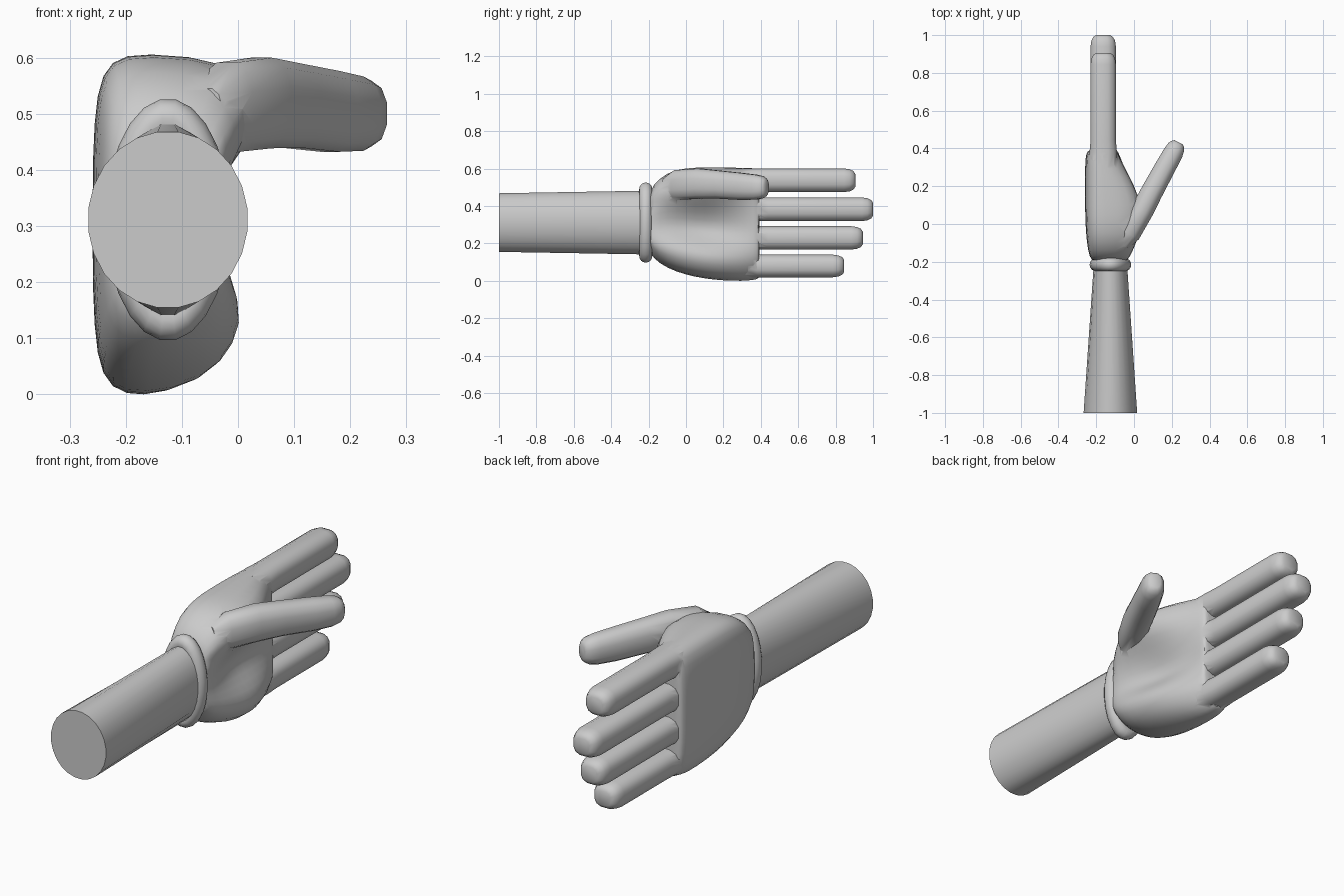
import bpy, bmesh
from math import sin, cos, pi, copysign, radians
from mathutils import Vector

if "Cube" in bpy.data.objects:
    bpy.data.objects.remove(bpy.data.objects["Cube"])


def finish(ob, angle=40):
    bpy.ops.object.select_all(action='DESELECT')
    ob.select_set(True)
    bpy.context.view_layer.objects.active = ob
    bpy.ops.object.shade_smooth_by_angle(angle=radians(angle))


def loft(name, rings, cap=True):
    bm = bmesh.new()
    vs = [[bm.verts.new(p) for p in r] for r in rings]
    n = len(vs[0])
    for a, b in zip(vs, vs[1:]):
        for i in range(n):
            j = (i + 1) % n
            bm.faces.new((a[i], a[j], b[j], b[i]))
    if cap:
        bm.faces.new(vs[0][::-1])
        bm.faces.new(vs[-1])
    bmesh.ops.recalc_face_normals(bm, faces=bm.faces)
    me = bpy.data.meshes.new(name)
    bm.to_mesh(me)
    bm.free()
    ob = bpy.data.objects.new(name, me)
    bpy.context.collection.objects.link(ob)
    return ob


def ring(c, u, ru, rz, n=12, e=2.0):
    # superellipse around c, spanned by direction u and z
    pts = []
    for i in range(n):
        t = 2 * pi * (i + 0.5) / n
        a = copysign(abs(cos(t)) ** (2 / e), cos(t))
        b = copysign(abs(sin(t)) ** (2 / e), sin(t))
        pts.append(Vector(c) + Vector(u) * ru * a + Vector((0, 0, rz * b)))
    return pts


X = Vector((1, 0, 0))

# forearm
arm = loft("forearm", [ring((-0.125, -1, 0.315), X, 0.143, 0.158, 24),
                       ring((-0.125, -0.2, 0.315), X, 0.088, 0.172, 24)])
finish(arm)

# wrist cuff
cuff = loft("wrist_cuff", [ring((-0.125, -0.215 - 0.035 * cos(t), 0.315), X,
                                0.076 + 0.035 * sin(t), 0.181 + 0.035 * sin(t), 24)
                           for t in [pi * k / 8 for k in range(-1, 10)]], cap=False)
finish(cuff, 60)


# palm: sections of y, bottom, top, back, heel front, hollow front, thumb-side front
def palm_ring(y, z0, z1, xb, xl, xm, xu):
    h = z1 - z0
    k = min(1, h / 0.6)
    p = [(xb, z0 + .3 * h), (xb, z0 + .5 * h), (xb, z0 + .7 * h),
         (xb + .006, z1 - .07 * k), (xb + .03, z1 - .012), (xb + .09, z1),
         (xu - .045, z1 - .015), (xu, z1 - .08 * k), (xu - .01, z1 - .15 * k),
         ((xu + xm) / 2, z1 - .2 * k), (xm, z0 + .52 * h), (xm, z0 + .42 * h),
         ((xl + xm) / 2, z0 + .2 * k), (xl, z0 + .14 * k), (xl - .008, z0 + .085 * k),
         (xl - .06, z0 + .02), (xb + .09, z0), (xb + .03, z0 + .012),
         (xb + .006, z0 + .07 * k)]
    return [(x, y, z) for x, z in p]


palm = loft("hand", [palm_ring(*s) for s in [
    (-.20, .17, .46, -.215, -.035, -.035, -.035),
    (-.18, .12, .52, -.235, -.025, -.03, -.02),
    (-.10, .065, .59, -.250, .000, -.04, .020),
    (.00, .030, .612, -.257, .008, -.07, .045),
    (.10, .010, .614, -.259, .008, -.09, .045),
    (.20, .000, .614, -.259, -.010, -.09, .010),
    (.30, -.003, .612, -.259, -.045, -.09, -.045),
    (.365, .003, .610, -.256, -.075, -.088, -.075),
    (.39, .010, .606, -.244, -.086, -.09, -.088),
    (.392, .03, .59, -.225, -.10, -.11, -.10)]])
palm.modifiers.new("smooth", 'SUBSURF').levels = 1

# fingers: z centre, tip y
parts = []
for name, z, tip, r in [("index_finger", .541, .905, .065), ("middle_finger", .386, 1.0, .065),
                        ("ring_finger", .233, .945, .064), ("little_finger", .083, .845, .062)]:
    prof = [(.30, 1.08, 1.0), (.38, 1.08, 1.0), (.44, 1.0, 1.0), (tip - .06, 1.0, 1.0),
            (tip - .03, .93, .93), (tip - .01, .78, .78), (tip, .55, .55)]
    parts.append(loft(name, [ring((-.163, y, z), X, .069 * a, r * b, 12, 2.7)
                             for y, a, b in prof]))

# thumb: distance along, side offset, height, half width, half height
d, side = Vector((.454, .891, 0)), Vector((.891, -.454, 0))
parts.append(loft("thumb", [
    ring(d * s + side * c + Vector((0, 0, z)), side, w, h, 12, 2.5)
    for s, c, z, w, h in [
        (-.13, .005, .50, .03, .05), (-.06, .006, .515, .055, .082),
        (.08, .006, .523, .062, .083), (.20, .007, .518, .060, .077),
        (.34, .011, .508, .057, .074), (.43, .014, .504, .054, .068),
        (.465, .014, .504, .048, .060), (.485, .014, .504, .036, .048),
        (.493, .014, .504, .025, .034)]]))

# fuse digits into the palm
for p in parts:
    m = palm.modifiers.new(p.name, 'BOOLEAN')
    m.operation, m.solver, m.object = 'UNION', 'EXACT', p
dg = bpy.context.evaluated_depsgraph_get()
fused = bpy.data.meshes.new_from_object(palm.evaluated_get(dg))
palm.modifiers.clear()
palm.data = fused
for p in parts:
    bpy.data.objects.remove(p)
finish(palm)

# rest on the ground
low = min(v.co.z for v in palm.data.vertices)
for ob in (arm, cuff, palm):
    ob.location.z -= low
